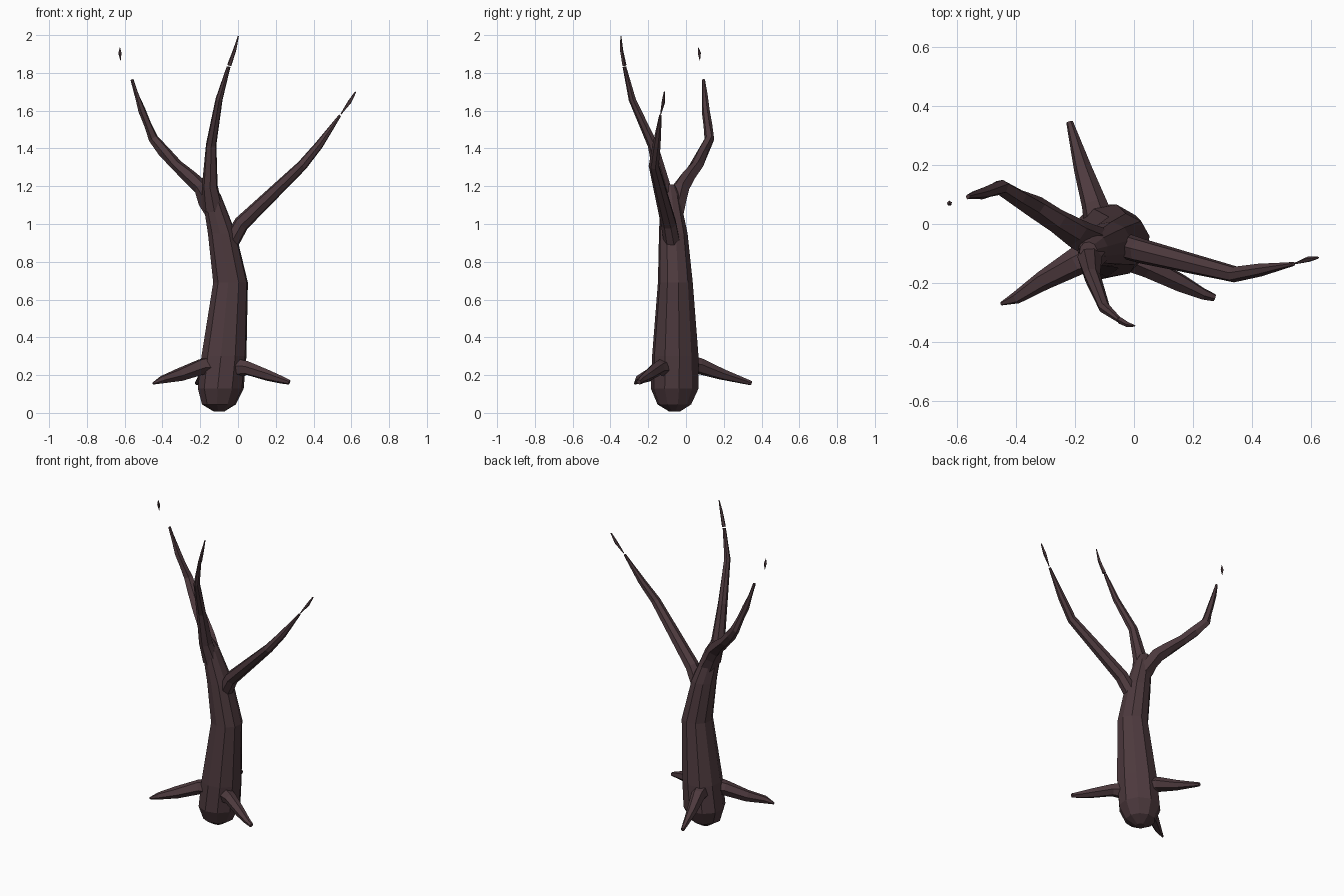
import bpy, bmesh, math, random
from mathutils import Vector

if "Cube" in bpy.data.objects:
    bpy.data.objects.remove(bpy.data.objects["Cube"])
random.seed(4)

bark = bpy.data.materials.new("dark_bark")
bark.use_nodes = True
BARK = (0.075, 0.042, 0.048, 1)
bark.diffuse_color = BARK
bark.node_tree.nodes["Principled BSDF"].inputs["Base Color"].default_value = BARK


def limb(name, path, sides=7, rough=0.0, level=False, steps=1):
    """Tapered faceted tube along (x, y, z, radius) points."""
    pts = []
    for a, b in zip(path, path[1:]):
        for s in range(steps):
            pts.append(Vector(a).lerp(Vector(b), s / steps))
    pts.append(Vector(path[-1]))
    bm = bmesh.new()
    rings = []
    for i, p in enumerate(pts):
        tangent = (pts[min(i + 1, len(pts) - 1)] - pts[max(i - 1, 0)]).to_3d()
        tangent = Vector((0, 0, 1)) if level else tangent.normalized()
        ref = Vector((0, 1, 0)) if abs(tangent.y) < 0.8 else Vector((1, 0, 0))
        u = ref.cross(tangent).normalized()
        v = tangent.cross(u)
        ring = []
        for k in range(sides):
            angle = math.tau * (k + 0.3) / sides
            r = p.w * (1 + random.uniform(-rough, rough))
            ring.append(bm.verts.new(p.to_3d() + r * (u * math.cos(angle) + v * math.sin(angle))))
        rings.append(ring)
    for a, b in zip(rings, rings[1:]):
        for k in range(sides):
            n = (k + 1) % sides
            bm.faces.new((a[k], a[n], b[n], b[k]))
    bm.faces.new(rings[0][::-1])
    bm.faces.new(rings[-1])
    bmesh.ops.recalc_face_normals(bm, faces=bm.faces)
    mesh = bpy.data.meshes.new(name)
    bm.to_mesh(mesh)
    bm.free()
    mesh.materials.append(bark)
    obj = bpy.data.objects.new(name, mesh)
    bpy.context.collection.objects.link(obj)
    return obj


# Trunk with a rounded base and a bend halfway up
limb("trunk", [
    (-.1, -.06, .008, .03), (-.1, -.06, .045, .09), (-.092, -.06, .13, .126),
    (-.075, -.058, .3, .122), (-.04, -.058, .69, .094), (-.085, -.068, .95, .077),
    (-.14, -.085, 1.15, .052), (-.155, -.09, 1.21, .03)], 10, .03, True)

# Upper branches
limb("front_branch", [
    (-.13, -.085, 1.08, .055), (-.15, -.12, 1.2, .042), (-.142, -.175, 1.42, .029),
    (-.1, -.285, 1.66, .02), (-.05, -.325, 1.832, .01)], 7, .06)
limb("left_branch", [
    (.0 - .05, -.07, .88, .045), (.02, -.09, 1.0, .043), (.34, -.17, 1.31, .029),
    (.43, -.155, 1.42, .022), (.54, -.135, 1.575, .007)], 7, .06)
limb("right_branch", [
    (-.12, -.065, 1.06, .052), (-.2, -.03, 1.19, .043), (-.33, .055, 1.31, .034),
    (-.45, .127, 1.45, .026), (-.51, .105, 1.6, .02), (-.562, .093, 1.765, .008)],
    6, .2, steps=2)

# Thin twig ends, detached by narrow breaks
limb("front_twig", [(-.046, -.327, 1.84, .012), (-.018, -.342, 1.92, .009),
                    (.002, -.345, 1.995, .003)], 5)
limb("left_twig", [(.545, -.134, 1.582, .003), (.59, -.12, 1.645, .01),
                   (.623, -.114, 1.7, .004)], 5)
limb("right_twig", [(-.622, .073, 1.865, .001), (-.625, .07, 1.905, .009),
                    (-.625, .066, 1.935, .001)], 5)

# Roots spreading from the base
limb("back_root", [(-.11, -.02, .255, .06), (-.135, .07, .25, .045),
                   (-.175, .19, .205, .031), (-.218, .345, .157, .012)], 6, .05)
limb("right_root", [(-.12, -.09, .25, .06), (-.195, -.125, .245, .045),
                    (-.31, -.19, .2, .034), (-.4, -.25, .175, .021),
                    (-.45, -.27, .155, .006)], 6, .12)
limb("left_root", [(-.04, -.1, .24, .055), (.05, -.145, .235, .039),
                   (.16, -.2, .2, .03), (.235, -.238, .175, .02),
                   (.272, -.25, .163, .013)], 6, .08)
